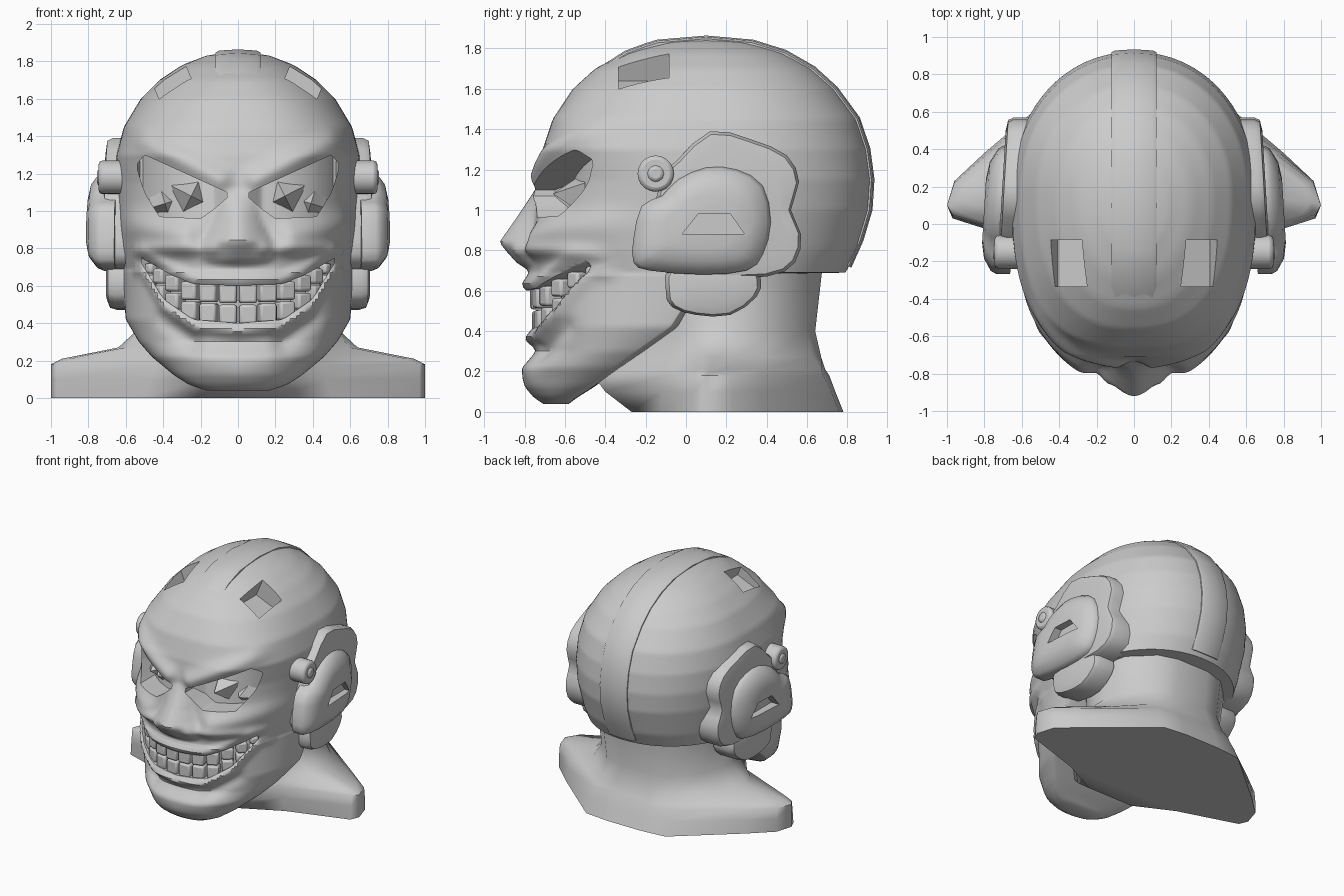
import bpy, bmesh, math
from mathutils import Vector, Matrix

if "Cube" in bpy.data.objects:
    bpy.data.objects.remove(bpy.data.objects["Cube"])

grey = bpy.data.materials.new("stone_grey")
grey.use_nodes = True
grey.diffuse_color = (0.6, 0.6, 0.6, 1)
grey.node_tree.nodes["Principled BSDF"].inputs["Base Color"].default_value = (0.6, 0.6, 0.6, 1)


def shade(ob, angle):
    bpy.ops.object.select_all(action="DESELECT")
    ob.select_set(True)
    bpy.context.view_layer.objects.active = ob
    bpy.ops.object.shade_smooth_by_angle(angle=math.radians(angle))


def finish(name, bm, angle=35, bevel=0):
    bmesh.ops.recalc_face_normals(bm, faces=bm.faces)
    me = bpy.data.meshes.new(name)
    bm.to_mesh(me)
    bm.free()
    ob = bpy.data.objects.new(name, me)
    bpy.context.collection.objects.link(ob)
    me.materials.append(grey)
    if bevel:
        mod = ob.modifiers.new("Bevel", "BEVEL")
        mod.width, mod.segments = bevel, 2
    shade(ob, angle)
    return ob


def loft(name, rings, angle=35):
    bm = bmesh.new()
    rows = [[bm.verts.new(p) for p in r] for r in rings]
    n = len(rows[0])
    for a, b in zip(rows, rows[1:]):
        for i in range(n):
            bm.faces.new((a[i], a[(i + 1) % n], b[(i + 1) % n], b[i]))
    bm.faces.new(rows[0])
    bm.faces.new(rows[-1])
    return finish(name, bm, angle)


def cut(ob, cutter):
    cutter.hide_render = True
    mod = ob.modifiers.new("Cut", "BOOLEAN")
    mod.object, mod.operation, mod.solver = cutter, "DIFFERENCE", "EXACT"
    bpy.context.view_layer.objects.active = ob
    bpy.ops.object.modifier_apply(modifier="Cut")
    bpy.data.objects.remove(cutter)
    shade(ob, 40)


def lerp(table, t, k=1):
    if t <= table[0][0]:
        return table[0][k]
    for a, b in zip(table, table[1:]):
        if t <= b[0]:
            return a[k] + (b[k] - a[k]) * (t - a[0]) / (b[0] - a[0])
    return table[-1][k]


def bump(d, width):
    return math.exp(-(d / width) ** 2)


def step(t):
    t = min(1, max(0, t))
    return t * t * (3 - 2 * t)


def seg_dist(x, z, a, b):
    p, a, b = Vector((x, z)), Vector(a), Vector(b)
    t = max(0, min(1, (p - a).dot(b - a) / (b - a).length_squared))
    return (p - a - t * (b - a)).length


# Head profile: height, front y, back y, half width, widest y, squareness of the front
HEAD = [(.04, -.70, -.58, .17, -.62, 2.2), (.07, -.74, -.54, .26, -.57, 2.2), (.12, -.77, -.46, .34, -.5, 2.2),
        (.22, -.79, -.32, .46, -.36, 2.2), (.3, -.74, -.2, .53, -.25, 2.2), (.42, -.76, -.03, .6, -.08, 2.2),
        (.67, -.78, .12, .62, .08, 2.2), (.69, -.78, .79, .62, .1, 2.2), (.8, -.78, .85, .63, .12, 2.5),
        (1, -.75, .91, .65, .15, 2.4), (1.15, -.73, .92, .66, .15, 2.4), (1.3, -.71, .9, .65, .15, 2.8),
        (1.45, -.66, .85, .61, .15, 2.7), (1.6, -.56, .74, .52, .15, 2.4), (1.7, -.45, .63, .42, .14, 2.2),
        (1.78, -.3, .49, .3, .12, 2.1), (1.83, -.14, .33, .17, .1, 2), (1.85, .04, .16, .05, .1, 2)]
NOSE = [(.7, 0, .14), (.74, .06, .2), (.84, .15, .19), (.95, .09, .13), (1.12, 0, .08)]
LIP_TOP = [(0, .6), (.24, .61), (.36, .66), (.52, .75)]
LIP_LOW = [(0, .4), (.24, .42), (.4, .53), (.52, .73)]
LID_TOP = [(.06, 1.1), (.5, 1.3), (.54, 1.25)]
LID_LOW = [(.06, 1.07), (.13, 1.01), (.2, .96), (.42, .97), (.5, 1.1), (.54, 1.23)]


def skin(x, z):
    # Forward offset of the face at a point
    a = abs(x)
    d = lerp(NOSE, z) * max(0, 1 - (a / lerp(NOSE, z, 2)) ** 1.7) if .7 < z < 1.12 else 0
    d += .045 * bump(seg_dist(a, z, (.1, 1.17), (.5, 1.37)), .06)
    d += .06 * bump(seg_dist(a, z, (.3, .87), (.56, .92)), .08)
    d += .035 * bump(seg_dist(a, z, (.15, .8), (.5, .8)), .04)
    d += .03 * bump(seg_dist(a, z, (.0, .16), (.16, .18)), .1)
    d -= .03 * bump(seg_dist(a, z, (.24, .3), (.4, .42)), .05)
    if a < .56:
        d += .035 * bump(z - lerp(LIP_TOP, a) - .03, .035) + .045 * bump(z - lerp(LIP_LOW, a) + .04, .035)
    return d


def face_y(x, z):
    yf, w, yc, p = (lerp(HEAD, z, k) for k in (1, 3, 4, 5))
    return yc - (yc - yf) * (1 - min(1, abs(x) / w) ** p) ** (1 / p)


# Skull, face and jaw in one skin
levels = [.04 + .0175 * i for i in range(100)]
levels = sorted(levels + [.67, .69] + [1.79 + .01 * i for i in range(7)])
rings = []
for z in levels:
    yf, yb, w, yc, square = (lerp(HEAD, z, k) for k in range(1, 6))
    ring = []
    for i in range(200):
        t = math.tau * i / 200
        s, c = math.sin(t), math.cos(t)
        p = square if c > 0 else 2.1
        r = (abs(s) ** p + abs(c) ** p) ** (-1 / p)
        x = w * s * r
        y = yc - c * r * ((yc - yf) if c > 0 else (yb - yc))
        ring.append((x, y - skin(x, z) * step(c / .35), z))
    rings.append(ring)
head = loft("head", rings, 40)


# Mouth and eye sockets, cut between an upper and a lower line
def hollow(x0, x1, top, low, depth):
    rings = []
    for i in range(33):
        x = x0 + (x1 - x0) * i / 32
        t, l = lerp(top, abs(x)), lerp(low, abs(x))
        deep = depth * min(1, .4 + (t - l) * 5)
        rings.append([(x, -1.2, t), (x, -1.2, l), (x, face_y(x, l) + deep, l), (x, face_y(x, t) + deep, t)])
    cut(head, loft("hollow_cutter", rings))


hollow(-.515, .515, LIP_TOP, LIP_LOW, .1)
for s in (-1, 1):
    hollow(s * .06, s * .538, LID_TOP, LID_LOW, .16)
    # Square vents in the crown
    bm = bmesh.new()
    turn = Matrix.Translation((s * .36, -.21, 1.71)) @ Matrix.Rotation(s * .4, 4, "Y")
    bmesh.ops.create_cube(bm, size=1, matrix=turn @ Matrix.Diagonal((.2, .25, .24, 1)))
    cut(head, finish("vent_cutter", bm))

# Raised band over the crown, sinking into the forehead
crest = [(lerp(HEAD, z), z) for z in (1.6, 1.7, 1.74, 1.78, 1.81, 1.83)] + [(.1, 1.85)]
crest += [(lerp(HEAD, z, 2), z) for z in (1.83, 1.78, 1.7, 1.6, 1.45, 1.3, 1.15, 1, .85, .72)]
rings = []
for y, z in crest:
    n = Vector((0, y - .1, z - 1)).normalized()
    p = Vector((0, y, z)) - n * .02 * step((-.2 - y) / .3)
    rings.append([p + n * o + Vector((x, 0, 0)) for x, o in
                  ((-.12, -.06), (-.12, -.002), (-.1, .008), (0, .014), (.1, .008), (.12, -.002), (.12, -.06))])
loft("crown_band", rings, 30)

# Teeth, set deeper towards the corners
for row in ("upper", "lower"):
    bm = bmesh.new()
    for i in range(12):
        turn = (i - 5.5) / 5.5 * 1.2
        x = .45 * math.sin(turn) / math.sin(1.2)
        top, low = lerp(LIP_TOP, abs(x)) + .01, lerp(LIP_LOW, abs(x)) - .01
        mid = (top + low) / 2
        z0, z1 = (mid + .004, top) if row == "upper" else (low, mid - .004)
        z = (z0 + z1) / 2
        slope = (face_y(x + .02, z) - face_y(x - .02, z)) / .04
        run = .1 * math.cos(turn) * math.hypot(1, slope)
        y = face_y(x, z) + .045 + .05 * (x / .45) ** 4
        place = Matrix.Translation((x, y, z)) @ Matrix.Rotation(math.atan(slope), 4, "Z")
        bmesh.ops.create_cube(bm, size=1, matrix=place @ Matrix.Diagonal((run * .95, .09, z1 - z0, 1)))
    finish(row + "_teeth", bm, bevel=.014)

# Jagged shards inside the eye sockets
for s in (-1, 1):
    bm = bmesh.new()
    for x, y, z, size, spin in ((.39, -.47, 1.04, .12, .3), (.25, -.58, 1.08, .12, 1.1)):
        m = Matrix.Translation((s * x, y, z)) @ Matrix.Rotation(s * spin, 4, "Y") @ Matrix.Rotation(math.pi / 2, 4, "X")
        bmesh.ops.create_cone(bm, segments=4, radius1=size, radius2=0, depth=.16, cap_ends=True, matrix=m)
    finish("eye_shards", bm, angle=10)


# Ear pieces: outlines in y and z, stacked outward in x
def ear_plate(name, s, outline, layers):
    n = len(outline)
    cy, cz = (sum(p[k] for p in outline) / n for k in (0, 1))
    pts = []
    for i in range(n):  # round the corners
        a, b, c, d = (Vector(outline[(i + k) % n]) for k in (-1, 0, 1, 2))
        pts += [b, (9 * (b + c) - a - d) / 16]
    rings = []
    for scale, x in layers:
        ring = []
        for p in pts:
            y, z = cy + (p[0] - cy) * scale, cz + (p[1] - cz) * scale
            ring.append((s * (x - .06 * (y - .1)), y, z))
        rings.append(ring)
    return loft(name, rings, 45)


BACKING = [(-.2, .85), (-.12, 1.15), (-.04, 1.25), (.12, 1.39), (.32, 1.35), (.5, 1.27), (.56, 1.14),
           (.52, 1), (.57, .88), (.54, .74), (.4, .67), (.05, .67), (-.18, .72)]
DISC = [(-.26, .86), (-.26, .74), (-.18, .7), (.08, .68), (.3, .7), (.38, .78), (.42, .94),
        (.38, 1.12), (.25, 1.2), (.1, 1.21), (-.04, 1.15), (-.12, 1.07), (-.22, 1.02)]
LOBE = [(-.1, .6), (-.07, .52), (.05, .48), (.22, .48), (.35, .57), (.37, .66), (.3, .74), (-.06, .74)]
SLOT = [(-.02, .88), (.29, .88), (.22, .98), (.06, .98)]
for s in (-1, 1):
    side = "left_" if s > 0 else "right_"
    ear_plate(side + "ear_backing", s, BACKING, ((1, .52), (1, .67), (.96, .7), (.8, .71)))
    ear_plate(side + "ear_lobe", s, LOBE, ((1, .52), (1, .65), (.92, .685), (.6, .7)))
    disc = ear_plate(side + "ear_disc", s, DISC, ((1, .64), (1, .715), (.95, .745), (.75, .785), (.5, .8)))
    cut(disc, loft("slot_cutter", [[(s * x, y, z) for y, z in SLOT] for x in (.74, .9)]))
    bm = bmesh.new()
    m = Matrix.Translation((s * .65, -.15, 1.18)) @ Matrix.Rotation(math.pi / 2, 4, "Y")
    bmesh.ops.create_cone(bm, segments=20, radius1=.09, radius2=.09, depth=.19, cap_ends=True, matrix=m)
    bmesh.ops.create_cone(bm, segments=12, radius1=.045, radius2=.045, depth=.21, cap_ends=True, matrix=m)
    finish(side + "ear_knob", bm, bevel=.02)

# Neck and shoulders: half outlines from front to back at each height
NECK = [(0, [(.2, -.27), (.5, -.12), (.97, .03), (1, .1), (.96, .23), (.8, .38), (.35, .76), (.15, .78)]),
        (.1, [(.2, -.4), (.47, -.12), (.97, .04), (1, .1), (.96, .23), (.78, .38), (.34, .72), (.15, .74)]),
        (.18, [(.2, -.46), (.44, -.11), (.97, .05), (1, .1), (.96, .22), (.75, .38), (.33, .68), (.15, .71)]),
        (.21, [(.2, -.46), (.43, -.1), (.9, .05), (.94, .12), (.9, .21), (.7, .37), (.33, .67), (.15, .69)]),
        (.27, [(.2, -.46), (.42, -.08), (.6, .04), (.64, .15), (.62, .25), (.54, .4), (.31, .63), (.15, .67)]),
        (.4, [(.2, -.4), (.4, -.06), (.48, .04), (.5, .15), (.5, .25), (.45, .42), (.28, .6), (.13, .64)]),
        (.75, [(.22, -.3), (.42, -.06), (.5, .04), (.52, .15), (.52, .3), (.47, .47), (.3, .63), (.14, .68)])]
loft("neck_and_shoulders", [[(x, y, z) for x, y in half] + [(-x, y, z) for x, y in reversed(half)]
                            for z, half in NECK], 55)
